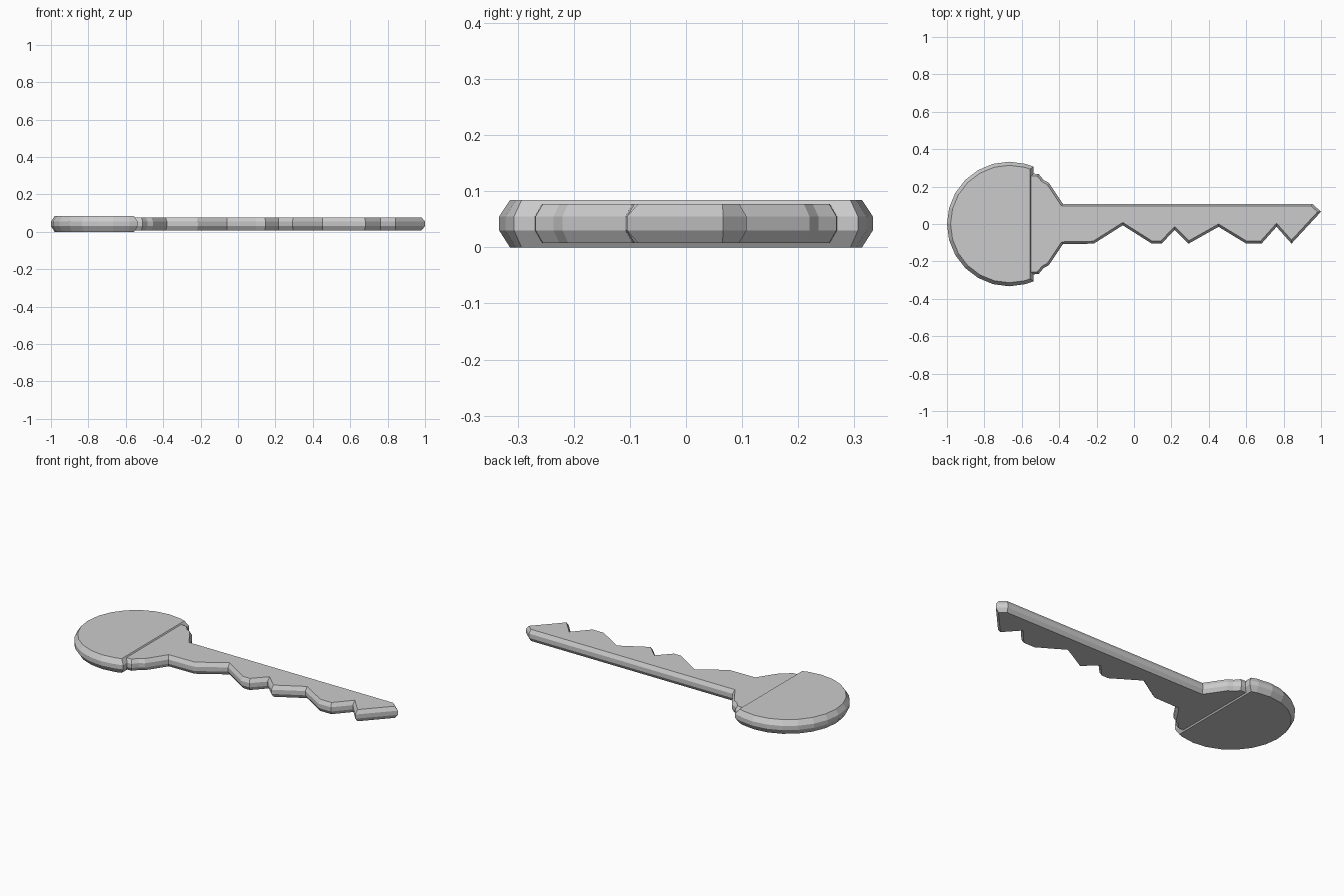
import bpy, math
from mathutils import Vector

if "Cube" in bpy.data.objects:
    bpy.data.objects.remove(bpy.data.objects["Cube"])


def inset_loop(pts, d):
    """Mitred inward offset of a counter-clockwise outline."""
    out = []
    n = len(pts)
    for i in range(n):
        p = Vector(pts[i])
        e1 = (p - Vector(pts[i - 1])).normalized()
        e2 = (Vector(pts[(i + 1) % n]) - p).normalized()
        n1, n2 = Vector((-e1.y, e1.x)), Vector((-e2.y, e2.x))
        out.append(p + (n1 + n2) * d / (1 + n1.dot(n2)))
    return out


def chamfered_plate(name, outline, levels):
    """Stack inset copies of an outline; levels are (z, inset)."""
    n = len(outline)
    verts = [(p[0], p[1], z) for z, d in levels for p in inset_loop(outline, d)]
    faces = [tuple(reversed(range(n)))]
    for k in range(len(levels) - 1):
        for i in range(n):
            j = (i + 1) % n
            faces.append((k * n + i, k * n + j, (k + 1) * n + j, (k + 1) * n + i))
    faces.append(tuple(range((len(levels) - 1) * n, len(levels) * n)))
    mesh = bpy.data.meshes.new(name)
    mesh.from_pydata(verts, [], faces)
    mesh.update()
    obj = bpy.data.objects.new(name, mesh)
    bpy.context.collection.objects.link(obj)
    return obj


# Round grip, cut straight on the blade side
R = 0.333
angles = [67] + list(range(75, 286, 15)) + [293]
head = [(-0.667 + R * math.cos(math.radians(a)), R * math.sin(math.radians(a)))
        for a in angles]
chamfered_plate("key_head", head,
                [(0, 0.019), (0.03, 0), (0.055, 0), (0.084, 0.019)])

# Stepped shoulder (mirrored), shaft and cut teeth as one outline
shoulder = [(-0.57, 0.27), (-0.51, 0.268), (-0.484, 0.236), (-0.455, 0.22), (-0.38, 0.108)]
teeth = [(-0.215, -0.105), (-0.06, -0.007), (0.095, -0.105), (0.148, -0.105),
         (0.217, -0.032), (0.292, -0.105), (0.452, -0.015), (0.6, -0.105),
         (0.682, -0.105), (0.762, -0.015), (0.842, -0.105)]
tip = [(1.0, 0.066), (0.953, 0.108)]
blade = [(x, -y) for x, y in shoulder] + teeth + tip + shoulder[::-1]
chamfered_plate("key_blade", blade,
                [(0.008, 0.013), (0.03, 0), (0.055, 0), (0.077, 0.013)])
